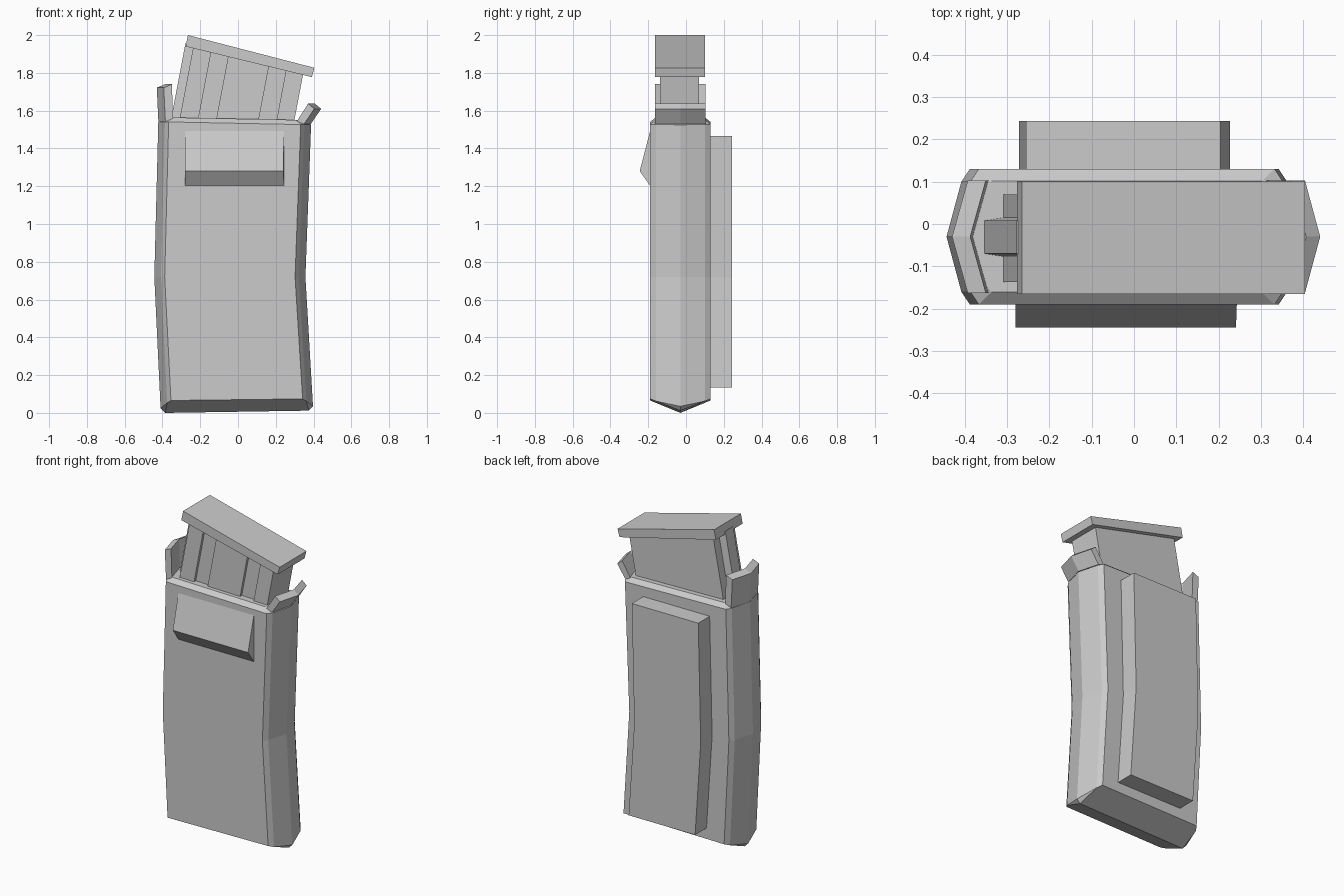
import bpy, bmesh

if "Cube" in bpy.data.objects:
    bpy.data.objects.remove(bpy.data.objects["Cube"])


def make(name, verts, faces):
    me = bpy.data.meshes.new(name)
    me.from_pydata(verts, [], faces)
    bm = bmesh.new()
    bm.from_mesh(me)
    bmesh.ops.recalc_face_normals(bm, faces=bm.faces)
    bm.to_mesh(me)
    bm.free()
    ob = bpy.data.objects.new(name, me)
    bpy.context.collection.objects.link(ob)
    return ob


def skin(rings, cap_start=True, cap_end=True):
    """Join equal-length rings into a tube with optional end caps."""
    n = len(rings[0])
    verts = [p for r in rings for p in r]
    faces = [(k * n + i, k * n + (i + 1) % n, (k + 1) * n + (i + 1) % n, (k + 1) * n + i)
             for k in range(len(rings) - 1) for i in range(n)]
    if cap_start:
        faces.append(tuple(range(n)))
    if cap_end:
        faces.append(tuple(range(len(verts) - n, len(verts))))
    return verts, faces


# pouch body: pointed-side section, bent at the middle, V-shaped bottom
YC = -0.03
SIDE = [(0.055, -0.16), (0.035, -0.13), (0, 0), (0.035, 0.13), (0.055, 0.16)]


def section(left, right, z, tilt, inset=0, ys=1, dip=(0, 0, 0, 0, 0)):
    pts = [(right - d - inset, YC + y * ys, z + h) for (d, y), h in zip(SIDE, dip)]
    pts += [(left + d + inset, YC + y * ys, z + h) for (d, y), h in zip(SIDE[::-1], dip)]
    return [(x, y, h + tilt * x) for x, y, h in pts]


rings = [section(-0.41, 0.397, 0.07, 0.012, dip=(0, -0.012, -0.04, -0.012, 0)),
         section(-0.443, 0.357, 0.72, 0),
         section(-0.422, 0.387, 1.533, -0.02),
         section(-0.422, 0.387, 1.557, -0.02, 0.03, 0.82)]
verts, faces = skin(rings, cap_start=False)
R, L = len(verts), len(verts) + 1
verts += [(0.375, YC, 0.012), (-0.385, YC, 0.0)]
faces += [(9, 0, R, L), (4, 5, L, R)]
faces += [(i, i + 1, R) for i in range(4)] + [(i, i + 1, L) for i in range(5, 9)]
make("pouch_body", verts, faces)


# side flaps: V-shaped in plan, standing on the pouch mouth
def flap(name, profile, shift):
    rows = [[(x + s, y, z) for x, z in profile]
            for y, s in ((-0.163, shift), (YC, 0), (0.103, shift))]
    make(name, *skin(rows))


flap("left_flap", [(-0.421, 1.53), (-0.38, 1.53), (-0.387, 1.74), (-0.43, 1.722)], 0.037)
flap("right_flap", [(0.386, 1.53), (0.345, 1.54), (0.407, 1.637), (0.44, 1.61)], -0.036)


# back mounting panel following the bend
def rect(c, z):
    return [(c - 0.23, 0.12, z), (c + 0.23, 0.12, z), (c + 0.23, 0.243, z), (c - 0.23, 0.243, z)]


make("back_panel", *skin([rect(-0.003, 0.135), rect(-0.042, 0.72), rect(-0.025, 1.467)]))

# front wedge tab
wedge = [[(x, -0.188, 1.5), (x + e, -0.245, 1.28), (x, -0.188, 1.2)]
         for x, e in ((-0.28, 0), (0.243, -0.002))]
make("front_tab", *skin(wedge))

# inner block: slanted, grooved front, narrow spine on the left
F, G, B = -0.137, -0.12, 0.07
outline = [(-0.235, F), (-0.14, F), (-0.14, G), (-0.05, G), (-0.05, F), (0.165, F),
           (0.165, G), (0.255, G), (0.255, F), (0.345, F), (0.345, B), (-0.235, B),
           (-0.235, 0.015), (-0.278, 0.008), (-0.278, -0.07), (-0.235, -0.077)]
top = [(x, y, 1.885 - 0.262 * x) for x, y in outline]
bottom = [(x - 0.19 * (z - 1.5), y, 1.5) for x, y, z in top]
make("inner_block", *skin([bottom, top]))

# slanted base plate on top
plate = [[(-0.277, y, 1.94), (0.391, y, 1.778), (0.404, y, 1.827), (-0.265, y, 2.0)]
         for y in (-0.165, 0.1)]
make("top_plate", *skin(plate))
